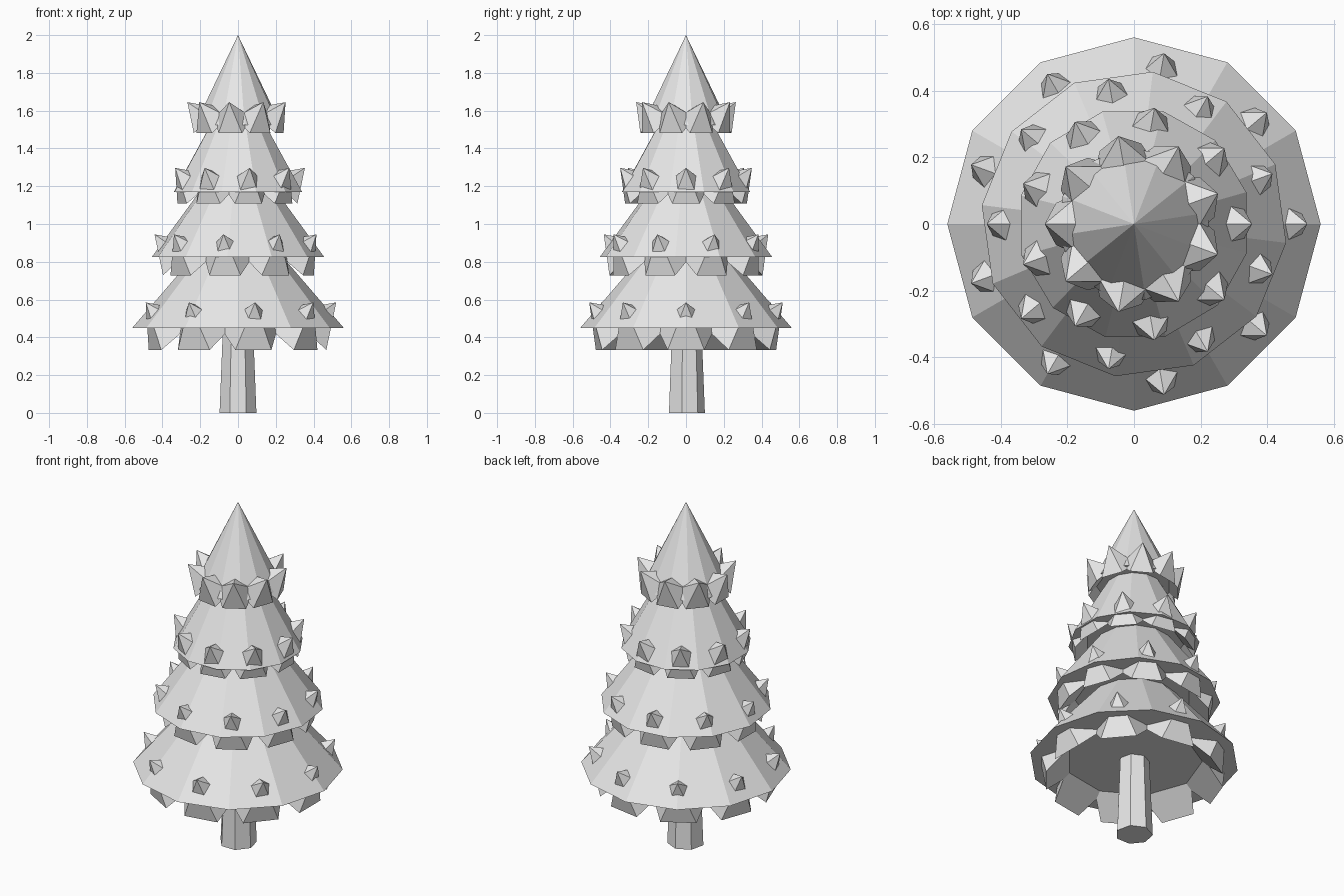
import bpy, bmesh, math
from mathutils import Matrix, Vector

if "Cube" in bpy.data.objects:
    bpy.data.objects.remove(bpy.data.objects["Cube"])

grey = bpy.data.materials.new("light_grey")
grey.diffuse_color = (0.8, 0.8, 0.8, 1)
grey.use_nodes = True
grey.node_tree.nodes["Principled BSDF"].inputs["Base Color"].default_value = grey.diffuse_color


def add_object(name, bm):
    mesh = bpy.data.meshes.new(name)
    bm.to_mesh(mesh)
    bm.free()
    mesh.materials.append(grey)
    obj = bpy.data.objects.new(name, mesh)
    bpy.context.collection.objects.link(obj)
    return obj


def cone(bm, sides, r1, r2, height, matrix):
    """Cone with its base centre at the matrix origin, pointing along local z."""
    bmesh.ops.create_cone(bm, cap_ends=True, segments=sides, radius1=r1, radius2=r2,
                          depth=height, matrix=matrix @ Matrix.Translation((0, 0, height / 2)))


# Tapered seven-sided trunk
bm = bmesh.new()
cone(bm, 7, 0.1, 0.08, 0.5, Matrix.Identity(4))
add_object("trunk", bm)

# Tiers: base height, base radius, top height, spike tip radius, spike tip height, spike scale
tiers = [
    (0.45, 0.56, 1.10, 0.520, 0.585, 1.00),
    (0.825, 0.46, 1.45, 0.442, 0.945, 0.86),
    (1.17, 0.35, 1.79, 0.354, 1.297, 0.75),
    (1.525, 0.23, 2.00, 0.268, 1.645, 0.65),
]
SPIKES = 9
ELEVATION = math.radians(47)

for i, (z, r, top, tip_r, tip_z, size) in enumerate(tiers):
    # Twelve-sided foliage cone, each one turned a little further
    bm = bmesh.new()
    cone(bm, 12, r, 0, top - z, Matrix.Translation((0, 0, z)) @ Matrix.Rotation(0.4 * i, 4, 'Z'))
    add_object(f"foliage_tier_{i + 1}", bm)

    # Five-sided branch cones: tips pierce the foliage, wide bases hang below the rim
    bm = bmesh.new()
    height = 0.22 * size
    for k in range(SPIKES):
        a = 2 * math.pi * (k + 0.5 * (i % 2)) / SPIKES
        out = Vector((math.cos(a), math.sin(a), 0))
        axis = out * math.cos(ELEVATION) + Vector((0, 0, math.sin(ELEVATION)))
        base = out * tip_r + Vector((0, 0, tip_z)) - axis * height
        turn = axis.to_track_quat('Z', 'Y').to_matrix().to_4x4()
        cone(bm, 5, 0.165 * size, 0, height, Matrix.Translation(base) @ turn)
    add_object(f"branches_{i + 1}", bm)
